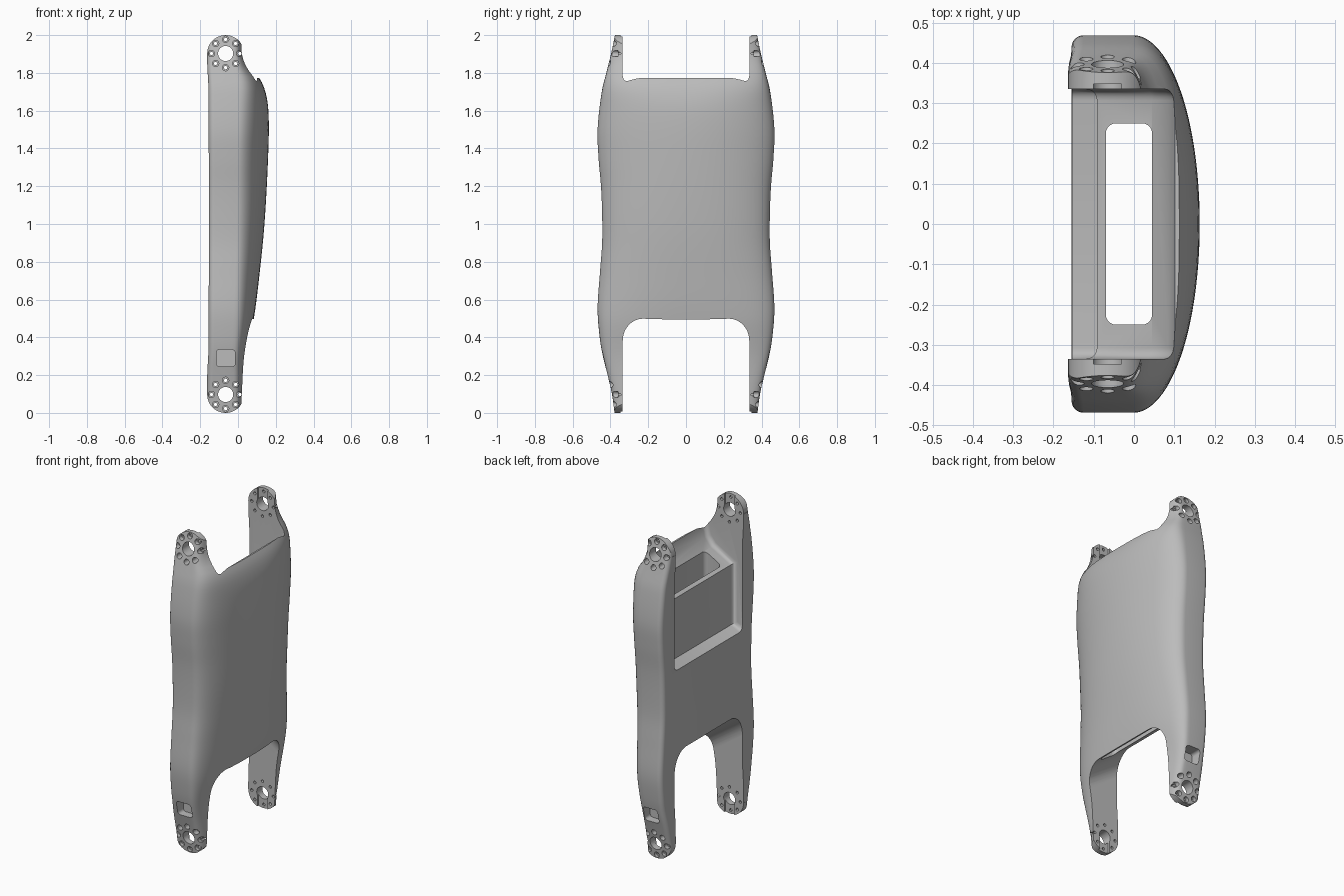
import bpy, bmesh, math
from mathutils import Matrix

cube = bpy.data.objects.get("Cube")
if cube:
    bpy.data.objects.remove(cube, do_unlink=True)

HUB_X, HUB_R, LEG_IN = -0.0655, 0.0975, 0.335
HUBS = (HUB_R, 2 - HUB_R)

grey = bpy.data.materials.new("plain grey")
grey.use_nodes = True
grey.diffuse_color = (0.5, 0.5, 0.5, 1)
grey.node_tree.nodes["Principled BSDF"].inputs["Base Color"].default_value = (0.5, 0.5, 0.5, 1)


def smooth_key(keys, z):
    """Smooth curve through (z, value) keys."""
    def slope(i):
        a, b = keys[max(i - 1, 0)], keys[min(i + 1, len(keys) - 1)]
        return (b[1] - a[1]) / (b[0] - a[0])
    z = min(max(z, keys[0][0]), keys[-1][0])
    i = max(k for k in range(len(keys) - 1) if keys[k][0] <= z)
    (z0, v0), (z1, v1) = keys[i], keys[i + 1]
    h = z1 - z0
    t = (z - z0) / h
    return (v0 * (1 + 2 * t) * (1 - t) ** 2 + slope(i) * h * t * (1 - t) ** 2
            + v1 * t * t * (3 - 2 * t) + slope(i + 1) * h * t * t * (t - 1))


def make(name, bm):
    bmesh.ops.recalc_face_normals(bm, faces=bm.faces)
    mesh = bpy.data.meshes.new(name)
    bm.to_mesh(mesh)
    bm.free()
    ob = bpy.data.objects.new(name, mesh)
    bpy.context.collection.objects.link(ob)
    return ob


def loft(bm, rings):
    rows = [[bm.verts.new(p) for p in ring] for ring in rings]
    n = len(rows[0])
    for a, b in zip(rows, rows[1:]):
        for i in range(n):
            bm.faces.new((a[i], a[(i + 1) % n], b[(i + 1) % n], b[i]))
    return [bm.faces.new(rows[0]), bm.faces.new(rows[-1])]


def prism_y(bm, pts, y0, y1):
    return loft(bm, [[(x, y, z) for x, z in pts] for y in (y0, y1)])


def circle(cx, cy, r, n, start=0.0, sweep=math.tau):
    return [(cx + r * math.cos(start + sweep * i / n), cy + r * math.sin(start + sweep * i / n))
            for i in range(n if sweep == math.tau else n + 1)]


def rounded_rect(cx, cy, hx, hy, r):
    pts = []
    for k, (sx, sy) in enumerate(((1, 1), (-1, 1), (-1, -1), (1, -1))):
        pts += circle(cx + sx * (hx - r), cy + sy * (hy - r), r, 5, k * math.pi / 2, math.pi / 2)
    return pts


# Body outline keys: half width, bulged face, flat back, squareness
WIDTH = [(-.02, .374), (0, .378), (.1, .392), (.2, .415), (.3, .44), (.4, .457), (.55, .468),
         (.75, .455), (.9, .444), (1.05, .444), (1.2, .45), (1.35, .463), (1.5, .468),
         (1.7, .446), (1.8, .422), (1.9, .397), (2.02, .372)]
FACE = [(-.02, .033), (.1, .035), (.3, .045), (.5, .084), (.7, .11), (1, .14), (1.4, .161),
        (1.6, .161), (1.7, .145), (1.77, .115), (1.83, .065), (1.9, .037), (2.02, .034)]
BACK = [(-.02, -.164), (.2, -.163), (.35, -.156), (1.7, -.156), (1.85, -.163), (2.02, -.164)]
POWER = [(-.02, 4), (.3, 3.2), (.6, 2.4), (1, 2.1), (1.6, 2.1), (1.85, 3.2), (2.02, 4)]


def section(z):
    w, f, b, p = (smooth_key(k, z) for k in (WIDTH, FACE, BACK, POWER))
    x0, r = -0.05 + 0.3 * f, 0.03
    half = []
    for i in range(25):
        t = i / 24 * math.pi / 2
        half.append((x0 + (f - x0) * max(math.cos(t), 0) ** (2 / p), w * math.sin(t) ** (2 / p)))
    half += circle(b + r, w - r, r, 6, math.pi / 2, math.pi / 2)
    return [(x, y, z) for x, y in half] + [(x, -y, z) for x, y in reversed(half[1:])]


bm = bmesh.new()
STEPS = 68
loft(bm, [section(-0.02 + 2.04 * i / STEPS) for i in range(STEPS + 1)])
body = make("limb_shell", bm)
body.data.materials.append(grey)
cutters = []


def boolean(name, bm, operation="DIFFERENCE"):
    cutter = make(name, bm)
    cutter.hide_render = True
    cutters.append(cutter)
    mod = body.modifiers.new(name, "BOOLEAN")
    mod.operation, mod.solver, mod.object = operation, "EXACT", cutter


# Rounded hub ends
bm = bmesh.new()
outline = circle(HUB_X, HUBS[1], HUB_R, 32, math.pi, -math.pi) + [(.3, 1.75), (.3, .25)]
outline += circle(HUB_X, HUBS[0], HUB_R, 32, 0, -math.pi) + [(-.3, .25), (-.3, 1.75)]
prism_y(bm, outline, -0.6, 0.6)
boolean("hub_outline", bm, "INTERSECT")

# Gap between the upper legs, sloping top and recessed back pocket
bm = bmesh.new()
caps = prism_y(bm, [(-.3, 1.165), (-.157, 1.17), (-.092, 1.2), (-.092, 1.575), (.045, 1.65),
                    (.085, 1.7), (.102, 1.772), (.3, 1.78), (.3, 2.2), (-.3, 2.2)],
               -LEG_IN, LEG_IN)
bmesh.ops.recalc_face_normals(bm, faces=bm.faces)
bmesh.ops.bevel(bm, geom=[e for c in caps for e in c.edges], offset=0.028, segments=5,
                profile=0.5, affect="EDGES", clamp_overlap=False)
boolean("upper_gap", bm)

# Arch between the lower legs, rising toward the back
bm = bmesh.new()
arch = [(LEG_IN, -0.4)]
for i in range(13):
    t = i / 12 * math.pi / 2
    arch.append((LEG_IN - 0.115 * (1 - math.cos(t)), 0.35 + 0.14 * math.sin(t)))
arch += [(-y, z) for y, z in reversed(arch)]
loft(bm, [[(x, y, z - 0.7 * (x - 0.09)) for y, z in arch] for x in (-0.25, 0.25)])
boolean("lower_arch", bm)

# Tunnel through the body
bm = bmesh.new()
tunnel = rounded_rect(-0.0125, 0, 0.0575, 0.25, 0.025)
loft(bm, [[(x, y, z) for x, y in tunnel] for z in (0.3, 1.85)])
boolean("tunnel", bm)

# Keyways on the inner hub faces
bm = bmesh.new()
for z in (0.0, 2.0):
    for side in (-1, 1):
        pts = [(HUB_X + sx * 0.035, z + sz * HUB_R) for sx, sz in ((-1, -1), (1, -1), (1, 1), (-1, 1))]
        prism_y(bm, pts, side * 0.3, side * 0.347)
boolean("keyways", bm)

# Axle holes and bolt rings
bores, seats = bmesh.new(), bmesh.new()
for z in HUBS:
    prism_y(bores, circle(HUB_X, z, 0.04, 32), -0.6, 0.6)
    for bx, bz in circle(HUB_X, z, 0.075, 8):
        prism_y(bores, circle(bx, bz, 0.009, 12), -0.6, 0.6)
        for side in (-1, 1):
            prism_y(seats, circle(bx, bz, 0.017, 16), side * 0.361, side * 0.6)

# Shallow side windows share the cut with the bolt seats
for side in (-1, 1):
    prism_y(seats, rounded_rect(-0.065, 0.29, 0.05, 0.045, 0.018), side * 0.375, side * 0.6)
boolean("bolt_seats", seats)
boolean("bores", bores)

# Apply the cuts and finish
graph = bpy.context.evaluated_depsgraph_get()
result = bpy.data.meshes.new_from_object(body.evaluated_get(graph))
body.modifiers.clear()
body.data = result
result.materials.clear()
result.materials.append(grey)
for poly in result.polygons:
    poly.material_index = 0
for cutter in cutters:
    bpy.data.objects.remove(cutter, do_unlink=True)
bpy.ops.object.select_all(action="DESELECT")
body.select_set(True)
bpy.context.view_layer.objects.active = body
bpy.ops.object.shade_smooth_by_angle(angle=math.radians(30))
